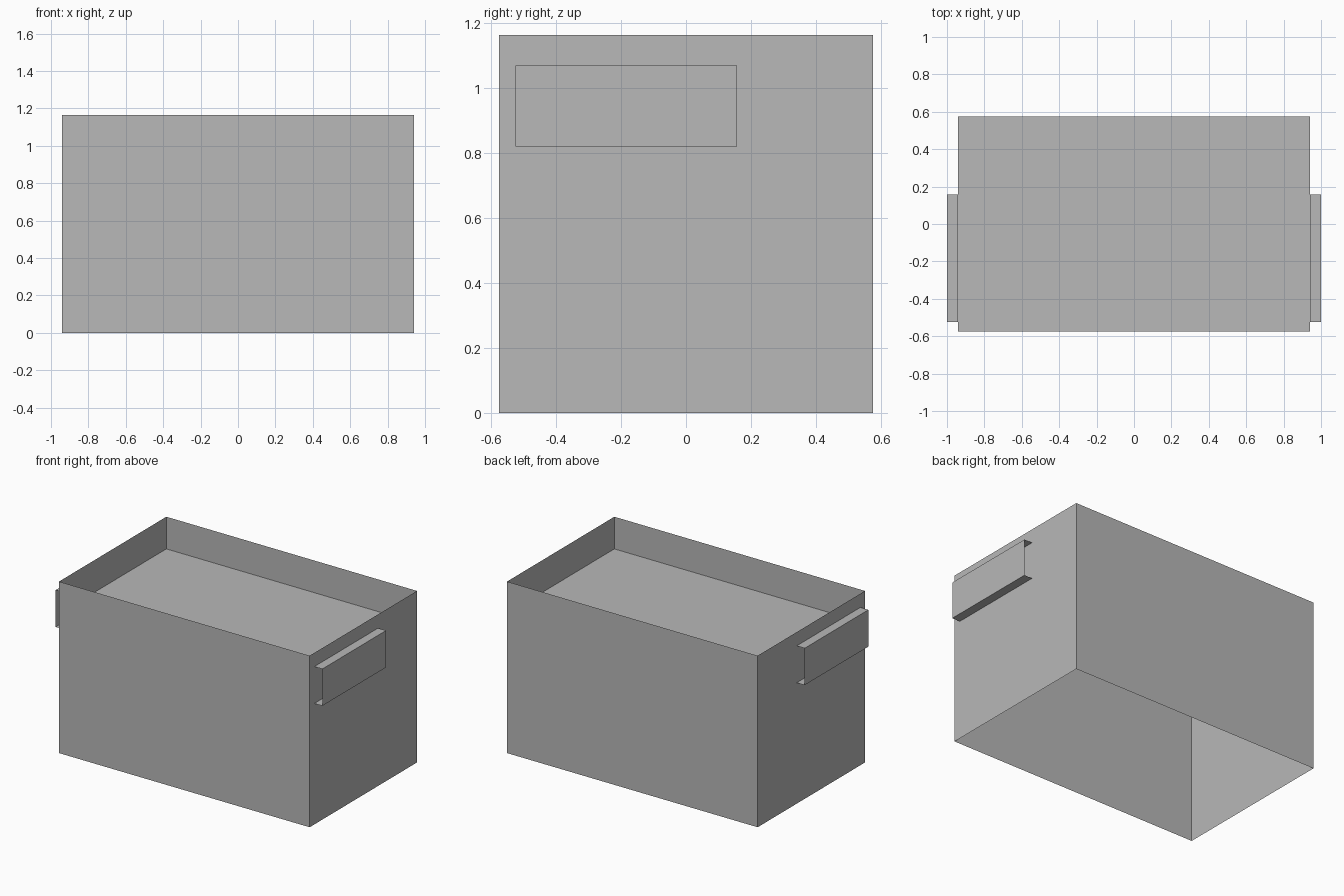
import bpy
import bmesh

cube = bpy.data.objects.get("Cube")
if cube:
    bpy.data.objects.remove(cube, do_unlink=True)

GREY = (0.48, 0.48, 0.48, 1)
grey = bpy.data.materials.new("plain grey")
grey.use_nodes = True
grey.diffuse_color = GREY
grey.node_tree.nodes["Principled BSDF"].inputs["Base Color"].default_value = GREY

HALF_X, HALF_Y, HEIGHT = 0.94, 0.575, 1.163
PANEL_Z = 0.945


def sheet(name, path, offset, closed=False):
    """Sweep a path of points along an offset into a thin-walled strip."""
    bm = bmesh.new()
    near = [bm.verts.new(p) for p in path]
    far = [bm.verts.new([a + b for a, b in zip(p, offset)]) for p in path]
    count = len(path)
    for i in range(count if closed else count - 1):
        j = (i + 1) % count
        bm.faces.new((near[i], near[j], far[j], far[i]))
    mesh = bpy.data.meshes.new(name)
    bm.to_mesh(mesh)
    bm.free()
    mesh.materials.append(grey)
    obj = bpy.data.objects.new(name, mesh)
    bpy.context.collection.objects.link(obj)
    return obj


# Four walls, open at top and bottom
corners = [(-HALF_X, -HALF_Y), (HALF_X, -HALF_Y), (HALF_X, HALF_Y), (-HALF_X, HALF_Y)]
sheet("box_walls", [(x, y, 0) for x, y in corners], (0, 0, HEIGHT), closed=True)

# Recessed panel below the rim
sheet("recessed_panel", [(-HALF_X, -HALF_Y, PANEL_Z), (HALF_X, -HALF_Y, PANEL_Z)],
      (0, 2 * HALF_Y, 0))

# Channel-shaped handles, open at both ends
Y_FRONT, Y_BACK, Z_LOW, Z_HIGH = -0.525, 0.157, 0.82, 1.07
for name, side in (("left_handle", 1), ("right_handle", -1)):
    profile = [(HALF_X, Z_LOW), (1, Z_LOW), (1, Z_HIGH), (HALF_X, Z_HIGH)]
    start, end = (Y_BACK, Y_FRONT) if side > 0 else (Y_FRONT, Y_BACK)
    sheet(name, [(side * x, start, z) for x, z in profile], (0, end - start, 0))
